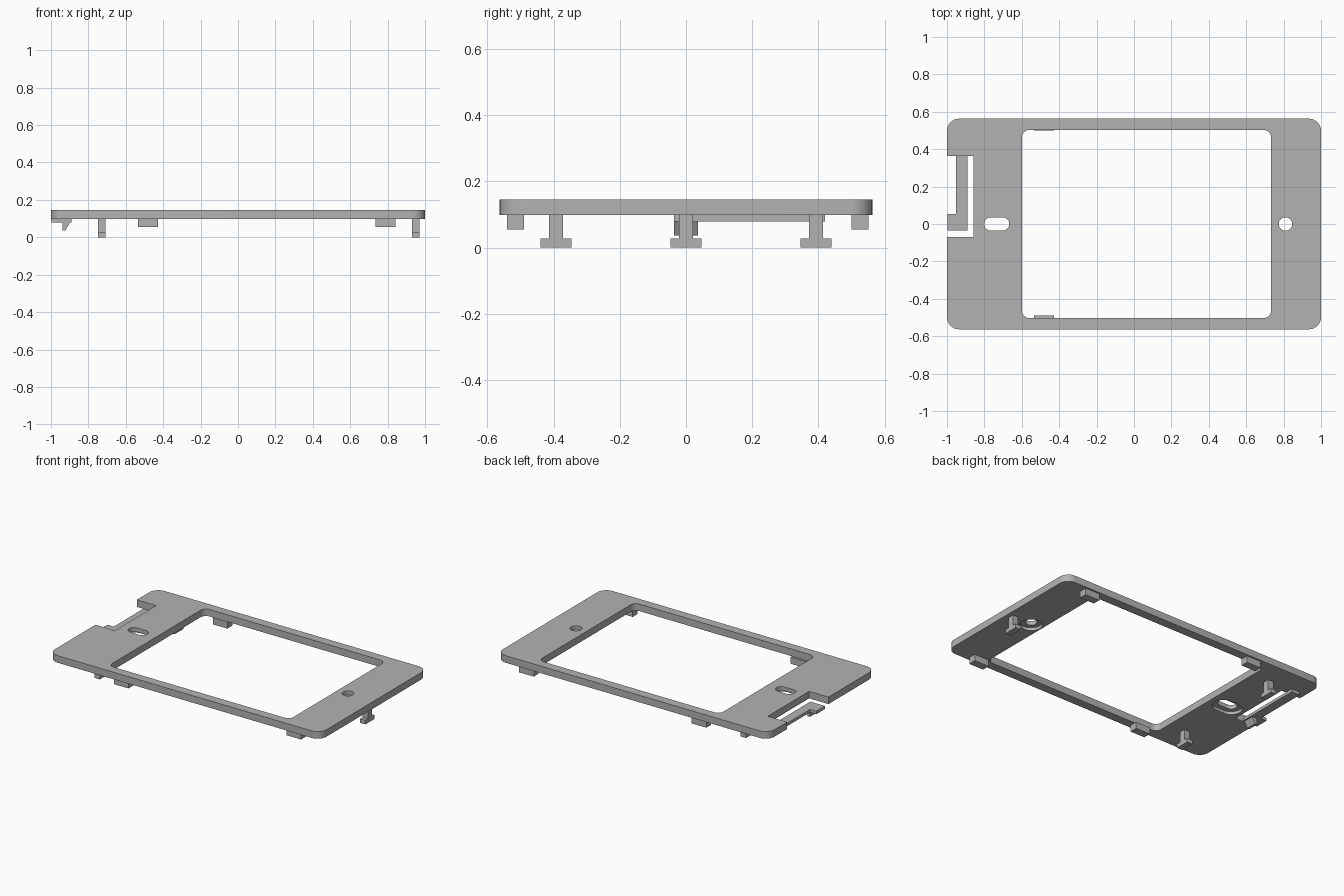
import bpy, bmesh, math

if "Cube" in bpy.data.objects:
    bpy.data.objects.remove(bpy.data.objects["Cube"])

grey = bpy.data.materials.new("light grey plastic")
grey.diffuse_color = (0.45, 0.45, 0.45, 1)
grey.use_nodes = True
grey.node_tree.nodes["Principled BSDF"].inputs["Base Color"].default_value = grey.diffuse_color


def prism(name, pts, low, high, axis="z"):
    """Extrude a closed profile along z (xy profile), y (xz) or x (yz)."""
    place = {"z": lambda a, b, h: (a, b, h),
             "y": lambda a, b, h: (a, h, b),
             "x": lambda a, b, h: (h, a, b)}[axis]
    bm = bmesh.new()
    lower = [bm.verts.new(place(a, b, low)) for a, b in pts]
    upper = [bm.verts.new(place(a, b, high)) for a, b in pts]
    bm.faces.new(lower)
    bm.faces.new(upper)
    for i in range(len(pts)):
        j = (i + 1) % len(pts)
        bm.faces.new((lower[i], lower[j], upper[j], upper[i]))
    bmesh.ops.recalc_face_normals(bm, faces=bm.faces)
    mesh = bpy.data.meshes.new(name)
    bm.to_mesh(mesh)
    bm.free()
    mesh.materials.append(grey)
    obj = bpy.data.objects.new(name, mesh)
    bpy.context.collection.objects.link(obj)
    return obj


def rounded(x0, x1, y0, y1, r, steps=8):
    """Rounded rectangle; a radius of half the height gives a slot or circle."""
    pts = []
    corners = ((x1 - r, y1 - r), (x0 + r, y1 - r), (x0 + r, y0 + r), (x1 - r, y0 + r))
    for k, (cx, cy) in enumerate(corners):
        for i in range(steps + 1):
            a = math.pi / 2 * (k + i / steps)
            p = (cx + r * math.cos(a), cy + r * math.sin(a))
            if not pts or math.dist(p, pts[-1]) > 1e-5:
                pts.append(p)
    if math.dist(pts[0], pts[-1]) < 1e-5:
        pts.pop()
    return pts


def hole(cx, half, r):
    return rounded(cx - half - r, cx + half + r, -r, r, r)


def rect(x0, x1, y0, y1):
    return [(x0, y0), (x1, y0), (x1, y1), (x0, y1)]


BOTTOM, TOP = 0.098, 0.145

# Faceplate with its window, latch notch and counterbored screw holes
plate = prism("faceplate", rounded(-1, 1, -0.563, 0.563, 0.065), BOTTOM, TOP)
cuts = [(rounded(-0.6, 0.733, -0.503, 0.503, 0.04), 0, 0.3),
        (rect(-1.1, -0.857, -0.07, 0.364), 0, 0.3)]
for cx, half in ((-0.734, 0.031), (0.81, 0)):
    cuts.append((hole(cx, half, 0.036), 0, 0.3))
    cuts.append((hole(cx, half, 0.068), 0, BOTTOM + 0.02))
bpy.context.view_layer.objects.active = plate
plate.select_set(True)
for profile, low, high in cuts:
    cutter = prism("cutter", profile, low, high)
    cutter.hide_render = True
    mod = plate.modifiers.new("cut", "BOOLEAN")
    mod.operation = "DIFFERENCE"
    mod.solver = "EXACT"
    mod.object = cutter
    bpy.ops.object.modifier_apply(modifier=mod.name)
    bpy.data.objects.remove(cutter)
bpy.ops.object.shade_smooth_by_angle(angle=math.radians(30))

# T-shaped mounting hooks
for i, (cx, cy) in enumerate(((0.951, 0), (-0.729, -0.393), (-0.729, 0.393))):
    side = [(0.047, 0), (0.047, 0.027), (0.021, 0.027), (0.021, BOTTOM)]
    profile = [(cy + y, z) for y, z in side] + [(cy - y, z) for y, z in reversed(side)]
    prism(f"mounting_hook_{i + 1}", profile, cx - 0.02, cx + 0.02, "x")

# Locating blocks beside the window
for x0, x1 in ((-0.535, -0.428), (0.735, 0.843)):
    for y0, y1 in ((-0.541, -0.489), (0.5, 0.551)):
        prism("locating_block", rect(x0, x1, y0, y1), 0.054, BOTTOM)

# Springy latch arm with a thumb tab, its root lying under the plate
prism("latch_arm", [(-0.998, -0.036), (-0.89, -0.036), (-0.89, 0.42), (-0.952, 0.42),
                    (-0.952, 0.054), (-0.998, 0.054)], 0.078, BOTTOM)

# Sloped catch below the latch arm
prism("latch_catch", [(-0.938, 0.078), (-0.938, 0.037), (-0.922, 0.037), (-0.9, 0.078)],
      -0.036, 0.037, "y")
